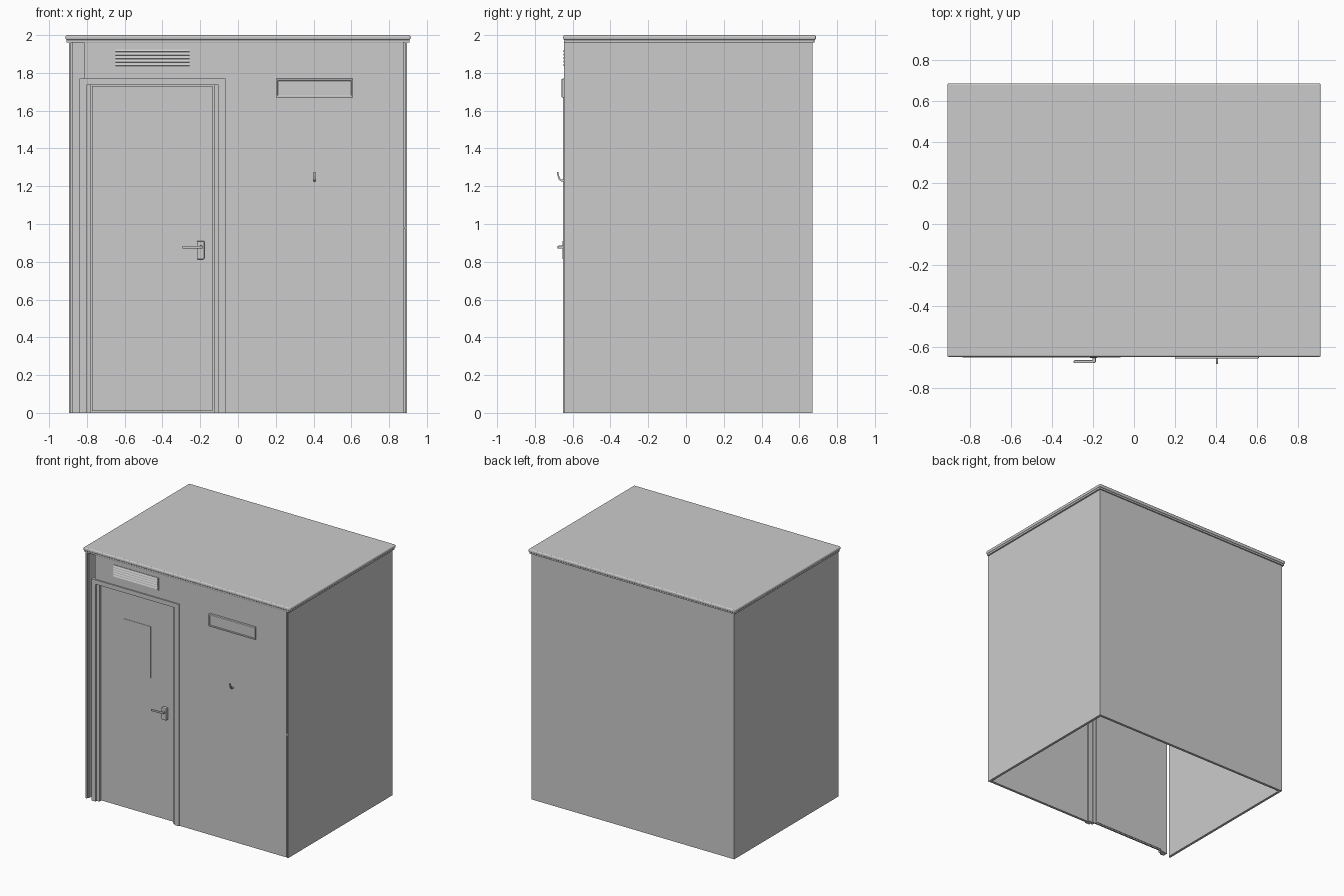
import bpy, bmesh, math
from mathutils import Vector

if "Cube" in bpy.data.objects:
    bpy.data.objects.remove(bpy.data.objects["Cube"])

grey = bpy.data.materials.new("light_grey")
grey.diffuse_color = (0.6, 0.6, 0.6, 1)
grey.use_nodes = True
grey.node_tree.nodes["Principled BSDF"].inputs["Base Color"].default_value = grey.diffuse_color


def finish(name, bm):
    bmesh.ops.recalc_face_normals(bm, faces=bm.faces)
    me = bpy.data.meshes.new(name)
    bm.to_mesh(me)
    bm.free()
    me.materials.append(grey)
    ob = bpy.data.objects.new(name, me)
    bpy.context.collection.objects.link(ob)
    return ob


def box(name, x, y, z, bevel=0, segments=2):
    """Box from (min, max) ranges, optionally with rounded edges."""
    bm = bmesh.new()
    bmesh.ops.create_cube(bm, size=1)
    for v in bm.verts:
        v.co = Vector([r[0] if c < 0 else r[1] for c, r in zip(v.co, (x, y, z))])
    if bevel:
        bmesh.ops.bevel(bm, geom=bm.edges[:], offset=bevel, segments=segments,
                        affect='EDGES', profile=0.5)
    return finish(name, bm)


def prism(name, profile, x0, x1):
    """Extrude a (y, z) profile along x."""
    bm = bmesh.new()
    f = bm.faces.new([bm.verts.new((x0, y, z)) for y, z in profile])
    ext = bmesh.ops.extrude_face_region(bm, geom=[f])
    for v in ext['geom']:
        if isinstance(v, bmesh.types.BMVert):
            v.co.x = x1
    return finish(name, bm)


TOP = 1.965

# Shell: side and back walls, open underneath
for side, s in (("left", -1), ("right", 1)):
    xr = sorted((s * 0.875, s * 0.895))
    box(side + "_wall", xr, (-0.632, 0.67), (0, TOP))
    strip = sorted((s * 0.884, s * 0.895))
    box(side + "_corner_strip", strip, (-0.645, -0.63), (0, TOP))
box("back_wall", (-0.876, 0.876), (0.65, 0.67), (0, TOP))

# Front wall: right panel and strip above the door; slit left open beside the frame
box("front_panel", (-0.07, 0.876), (-0.642, -0.622), (0, TOP))
box("front_panel_over_door", (-0.815, -0.07), (-0.642, -0.622), (1.735, TOP))
box("corner_joint", (0.874, 0.886), (-0.643, -0.625), (0.975, 0.985))

# Roof: slab with rounded rim above a narrower lip
box("roof_lip", (-0.908, 0.908), (-0.644, 0.68), (1.96, 1.978), 0.004)
box("roof_slab", (-0.913, 0.913), (-0.65, 0.688), (1.974, 2.0), 0.009, 3)

# Door frame: raised trim and recessed stops
box("frame_left_trim", (-0.838, -0.802), (-0.652, -0.61), (0, 1.77))
box("frame_right_trim", (-0.104, -0.065), (-0.652, -0.61), (0, 1.77))
box("frame_top_trim", (-0.802, -0.104), (-0.652, -0.61), (1.735, 1.77))
box("frame_left_stop", (-0.803, -0.778), (-0.637, -0.605), (0, 1.736))
box("frame_right_stop", (-0.126, -0.103), (-0.637, -0.605), (0, 1.736))

# Door leaf with a flush window
box("door", (-0.772, -0.134), (-0.628, -0.60), (0.01, 1.73))
box("door_backing", (-0.78, -0.124), (-0.61, -0.604), (0, 1.736))
box("door_window", (-0.57, -0.33), (-0.631, -0.626), (1.105, 1.515))

# Door handle: plate, stem and lever
box("handle_plate", (-0.218, -0.178), (-0.655, -0.626), (0.813, 0.91), 0.005)
box("handle_stem", (-0.203, -0.187), (-0.678, -0.65), (0.87, 0.885), 0.003)
box("handle_lever", (-0.295, -0.19), (-0.68, -0.666), (0.87, 0.884), 0.004)

# Vent: thin plate with slanted louvres
box("vent_plate", (-0.655, -0.25), (-0.645, -0.64), (1.83, 1.93))
for i in range(5):
    z = 1.836 + i * 0.0185
    prism("vent_louvre", [(-0.644, z), (-0.651, z + 0.003), (-0.644, z + 0.016)],
          -0.648, -0.257)

# Wall sign: rounded box with a raised rim
box("sign_panel", (0.205, 0.605), (-0.652, -0.638), (1.675, 1.765))
for z in (1.67, 1.758):
    box("sign_rim_horizontal", (0.2, 0.61), (-0.658, -0.638), (z, z + 0.011), 0.003)
for x in (0.2, 0.599):
    box("sign_rim_vertical", (x, x + 0.011), (-0.658, -0.638), (1.67, 1.769), 0.003)

# Coat hook: flat bent strip, thickened along its path
path = [(-0.635, 1.226), (-0.662, 1.226), (-0.673, 1.235), (-0.68, 1.254), (-0.684, 1.276)]
inner = [(-0.635, 1.235), (-0.66, 1.235), (-0.666, 1.24), (-0.672, 1.257), (-0.676, 1.276)]
prism("hook", path + inner[::-1], 0.4, 0.41)
